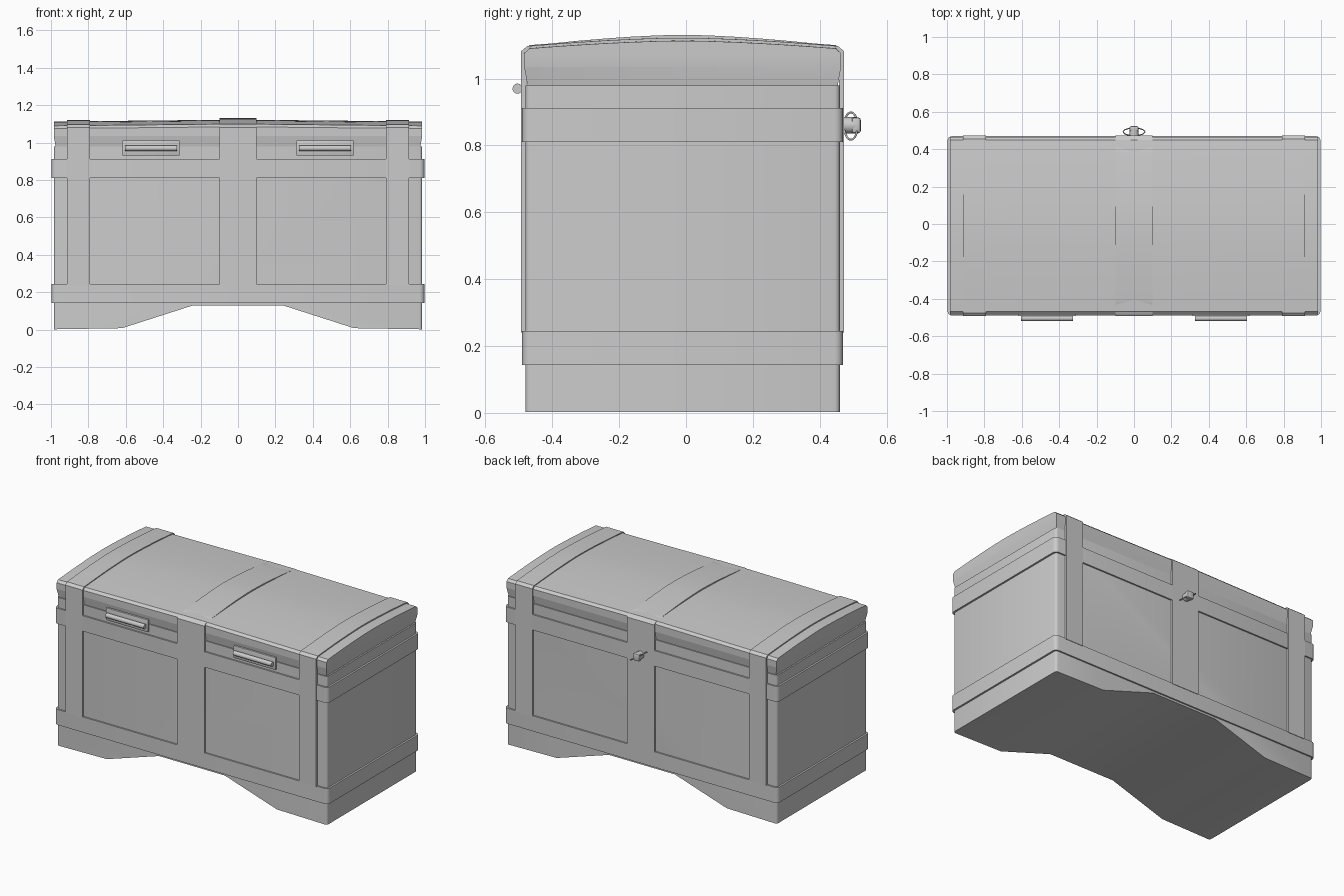
import bpy, bmesh, math
from mathutils import Vector

if "Cube" in bpy.data.objects:
    bpy.data.objects.remove(bpy.data.objects["Cube"])

CY = -0.01            # depth centre of the box
HX, HY = 0.985, 0.47  # half width and half depth


def finish(name, bm):
    bmesh.ops.recalc_face_normals(bm, faces=bm.faces[:])
    me = bpy.data.meshes.new(name)
    bm.to_mesh(me)
    bm.free()
    ob = bpy.data.objects.new(name, me)
    bpy.context.collection.objects.link(ob)
    bpy.ops.object.select_all(action='DESELECT')
    ob.select_set(True)
    bpy.context.view_layer.objects.active = ob
    bpy.ops.object.shade_smooth_by_angle(angle=math.radians(35))
    return ob


def prism(pts, place, lo, hi):
    bm = bmesh.new()
    a = [bm.verts.new(place(u, v, lo)) for u, v in pts]
    b = [bm.verts.new(place(u, v, hi)) for u, v in pts]
    n = len(pts)
    bm.faces.new(a)
    bm.faces.new(b)
    for i in range(n):
        bm.faces.new((a[i], a[(i + 1) % n], b[(i + 1) % n], b[i]))
    return bm


def along_y(u, v, w):
    return (u, w, v)


def along_x(u, v, w):
    return (w, u, v)


def box(name, lo, hi, bevel=0.0):
    pts = [(lo[0], lo[2]), (hi[0], lo[2]), (hi[0], hi[2]), (lo[0], hi[2])]
    bm = prism(pts, along_y, lo[1], hi[1])
    if bevel:
        bmesh.ops.bevel(bm, geom=bm.edges[:], offset=bevel, segments=2,
                        profile=0.5, affect='EDGES')
    return finish(name, bm)


def rounded_rect(hx, hy, r, n=4):
    pts = []
    for k, (sx, sy) in enumerate([(1, 1), (-1, 1), (-1, -1), (1, -1)]):
        for i in range(n + 1):
            t = math.pi / 2 * (k + i / n)
            pts.append((sx * (hx - r) + r * math.cos(t),
                        CY + sy * (hy - r) + r * math.sin(t)))
    return pts


def arch(half_depth, side, crown, start, n=12):
    """Points of the shallow curved top, front to back."""
    pts = []
    for i in range(n + 1):
        s = -1 + 2 * i / n
        pts.append((CY + start * s, side + (crown - side) * (1 - abs(s) ** 1.6)))
    return [(CY - half_depth, side - 0.015)] + pts + [(CY + half_depth, side - 0.015)]


# body with arched underside and rounded upright corners
half = [(HX, 0.002), (0.62, 0.008), (0.24, 0.13)]
profile = [(-HX, 0.98), (HX, 0.98)] + half + [(-x, z) for x, z in reversed(half)]
bm = prism(profile, along_y, CY - HY, CY + HY)
corners = [e for e in bm.edges
           if all(abs(abs(v.co.x) - HX) < 1e-4 for v in e.verts)
           and abs(e.verts[0].co.z - e.verts[1].co.z) > 0.5]
bmesh.ops.bevel(bm, geom=corners, offset=0.015, segments=3, profile=0.5, affect='EDGES')
finish('body', bm)

# lid with slightly undercut rim and raised middle
D = HY + 0.004
sec = [(CY - D + 0.01, 0.98), (CY - D, 1.035)] + arch(D, 1.09, 1.113, HY - 0.012)
sec += [(CY + D, 1.035), (CY + D - 0.01, 0.98)]
bm = prism(sec, along_x, -HX, HX)
for co, no in (((0, 0, 1.035), (0, 0, 1)), ((0, 0, 0), (1, 0, 0))):
    bmesh.ops.bisect_plane(bm, geom=bm.verts[:] + bm.edges[:] + bm.faces[:],
                           plane_co=co, plane_no=no)
for v in bm.verts:
    if v.co.z < 1.0:
        v.co.x *= 0.99
    elif v.co.z > 1.07 and abs(v.co.x) < 0.01:
        v.co.z += 0.01
finish('lid', bm)

# horizontal bands running round the box
for name, z0, z1 in (('lower_band', 0.143, 0.245), ('upper_band', 0.81, 0.912)):
    outer = rounded_rect(HX + 0.012, HY + 0.01, 0.025)
    inner = rounded_rect(HX - 0.004, HY - 0.004, 0.02)
    bm = bmesh.new()
    loops = [[bm.verts.new((x, y, z)) for x, y in pts]
             for pts, z in ((outer, z0), (outer, z1), (inner, z1), (inner, z0))]
    n = len(outer)
    for k in range(4):
        p, q = loops[k], loops[(k + 1) % 4]
        for i in range(n):
            j = (i + 1) % n
            bm.faces.new((p[i], p[j], q[j], q[i]))
    finish(name, bm)

# upright straps wrapping front, lid and back
for name, x0, x1, top in (('left_strap', -0.915, -0.79, 1.122),
                          ('centre_strap', -0.1, 0.1, 1.131),
                          ('right_strap', 0.79, 0.915, 1.122)):
    out = arch(HY + 0.013, 1.097, top, HY - 0.005)
    inn = arch(HY - 0.003, 1.08, top - 0.016, HY - 0.015)
    pts = [(CY - HY - 0.013, 0.24)] + out + [(CY + HY + 0.013, 0.24)]
    pts += [(CY + HY - 0.003, 0.24)] + inn[::-1] + [(CY - HY + 0.003, 0.24)]
    finish(name, prism(pts, along_x, x0, x1))


def cylinder(name, centre, radius, depth, axis, segments=16):
    bm = bmesh.new()
    bmesh.ops.create_cone(bm, cap_ends=True, segments=segments, radius1=radius,
                          radius2=radius, depth=depth)
    rot = Vector((0, 0, 1)).rotation_difference(Vector(axis)).to_matrix()
    for v in bm.verts:
        v.co = rot @ v.co + Vector(centre)
    return finish(name, bm)


# front handles: backing plate, bar and end mounts
for side, s in (('left', -1), ('right', 1)):
    c = 0.465 * s
    box(side + '_handle_plate', (c - 0.153, -0.493, 0.93), (c + 0.153, -0.478, 1.012), 0.004)
    cylinder(side + '_handle_bar', (c, -0.504, 0.97), 0.015, 0.28, (1, 0, 0))
    for e in (-1, 1):
        m = c + 0.125 * e
        box(side + '_handle_mount', (m - 0.012, -0.505, 0.96), (m + 0.012, -0.488, 0.98))

# back clasp: stub, knob and thin ring
cylinder('clasp_stub', (0, 0.487, 0.86), 0.025, 0.045, (0, 1, 0))
box('clasp_knob', (-0.024, 0.495, 0.836), (0.024, 0.523, 0.884), 0.008)
curve = bpy.data.curves.new('clasp_ring', 'CURVE')
curve.dimensions = '3D'
curve.bevel_depth = 0.003
curve.bevel_resolution = 2
sp = curve.splines.new('POLY')
N = 28
sp.points.add(N - 1)
for i, p in enumerate(sp.points):
    t = 2 * math.pi * i / N
    p.co = (0.058 * math.cos(t), 0.493 + 0.02 * math.sin(t), 0.858 - 0.041 * math.cos(t), 1)
sp.use_cyclic_u = True
bpy.context.collection.objects.link(bpy.data.objects.new('clasp_ring', curve))
